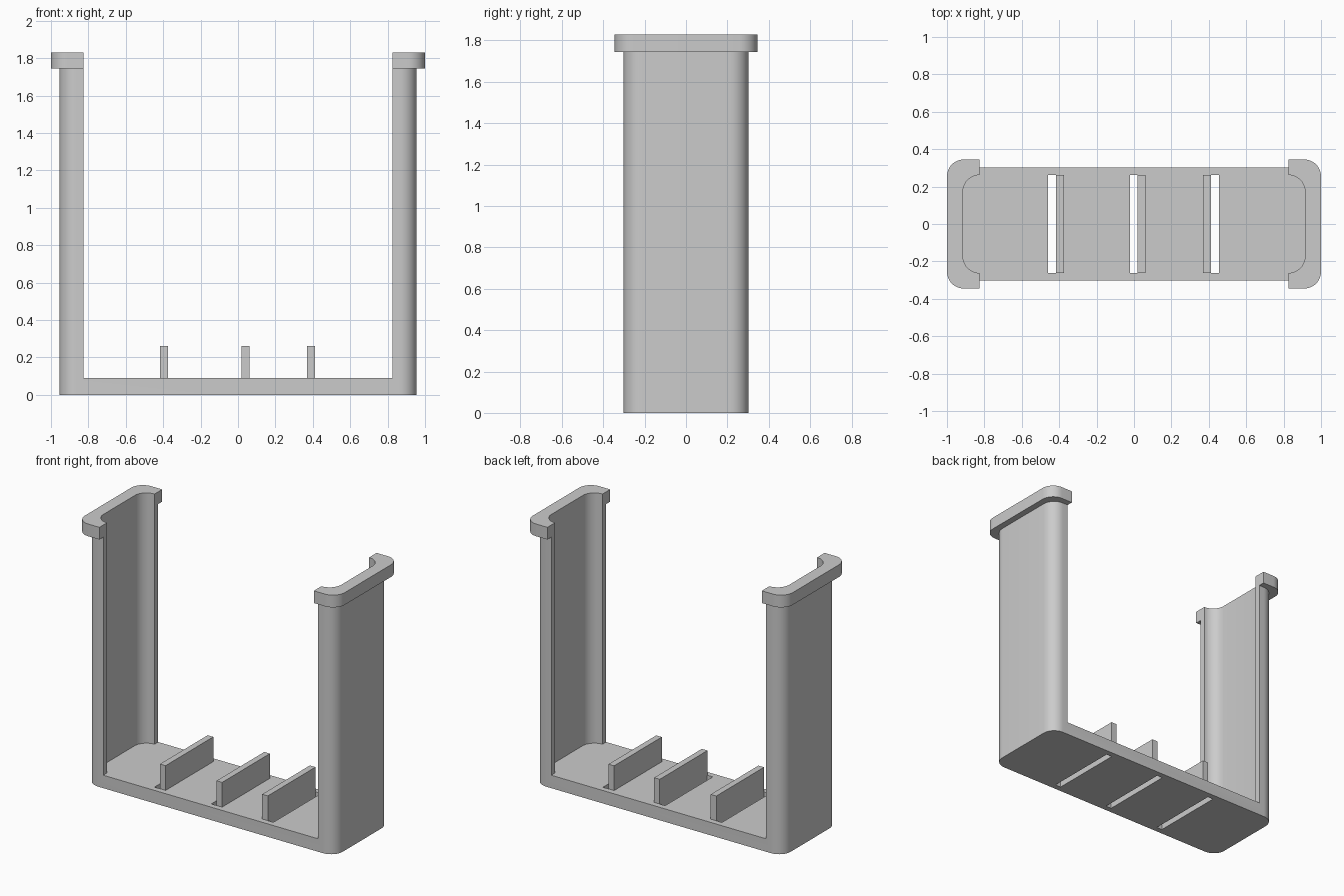
import bpy
import bmesh
from math import cos, sin, pi, radians

default = bpy.data.objects.get("Cube")
if default:
    bpy.data.objects.remove(default)

grey = bpy.data.materials.new("plain grey")
grey.use_nodes = True
COLOR = (0.6, 0.6, 0.6, 1)
grey.diffuse_color = COLOR
grey.node_tree.nodes["Principled BSDF"].inputs["Base Color"].default_value = COLOR

BASE_TOP, RIM_BOTTOM, TOP = 0.09, 1.745, 1.83
POST_EDGE = 0.825    # inner edge of the posts in x
RADIUS = 0.09
SLOT_HALF = 0.262


def block(name, x, y, z0, z1, radius=0, centre=0):
    """Upright block with half sizes x and y, and optionally rounded corners."""
    steps = 10 if radius else 0
    bm = bmesh.new()
    verts = []
    for i, (sx, sy) in enumerate([(1, 1), (-1, 1), (-1, -1), (1, -1)]):
        for k in range(steps + 1):
            a = pi / 2 * (i + k / max(steps, 1))
            verts.append(bm.verts.new((centre + sx * (x - radius) + radius * cos(a),
                                       sy * (y - radius) + radius * sin(a), z0)))
    base = bm.faces.new(verts)
    top = bmesh.ops.extrude_face_region(bm, geom=[base])["geom"]
    bmesh.ops.translate(bm, vec=(0, 0, z1 - z0),
                        verts=[g for g in top if isinstance(g, bmesh.types.BMVert)])
    bmesh.ops.recalc_face_normals(bm, faces=bm.faces)
    mesh = bpy.data.meshes.new(name)
    bm.to_mesh(mesh)
    bm.free()
    mesh.materials.append(grey)
    obj = bpy.data.objects.new(name, mesh)
    bpy.context.collection.objects.link(obj)
    return obj


def select(obj):
    bpy.ops.object.select_all(action="DESELECT")
    obj.select_set(True)
    bpy.context.view_layer.objects.active = obj


def cut(obj, cutter):
    select(obj)
    mod = obj.modifiers.new("cut", "BOOLEAN")
    mod.operation = "DIFFERENCE"
    mod.solver = "EXACT"
    mod.object = cutter
    bpy.ops.object.modifier_apply(modifier=mod.name)


# Frame with base and two posts, and the wider rim on the posts
frame = block("frame", 0.955, 0.302, 0, RIM_BOTTOM, RADIUS)
rim = block("post_rims", 1.0, 0.345, RIM_BOTTOM, TOP, RADIUS)

# Hollow the posts and open the middle
cutters = [block("hollow_cutter", 0.915, 0.262, BASE_TOP, 2, RADIUS),
           block("opening_cutter", POST_EDGE, 0.5, BASE_TOP, 2)]
for cutter in cutters:
    cut(frame, cutter)
    cut(rim, cutter)

# Slots through the base, each with an upright divider beside it
for name, slot_x, divider_x in [("right", -0.438, -0.395),
                                ("middle", -0.001, 0.04),
                                ("left", 0.434, 0.391)]:
    slot = block("slot_cutter", 0.0215, SLOT_HALF, -0.1, 0.2, centre=slot_x)
    cut(frame, slot)
    cutters.append(slot)
    block(name + "_divider", 0.0215, SLOT_HALF, BASE_TOP, 0.262, centre=divider_x)

for cutter in cutters:
    bpy.data.objects.remove(cutter)

for obj in (frame, rim):
    select(obj)
    bpy.ops.object.shade_smooth_by_angle(angle=radians(30))
